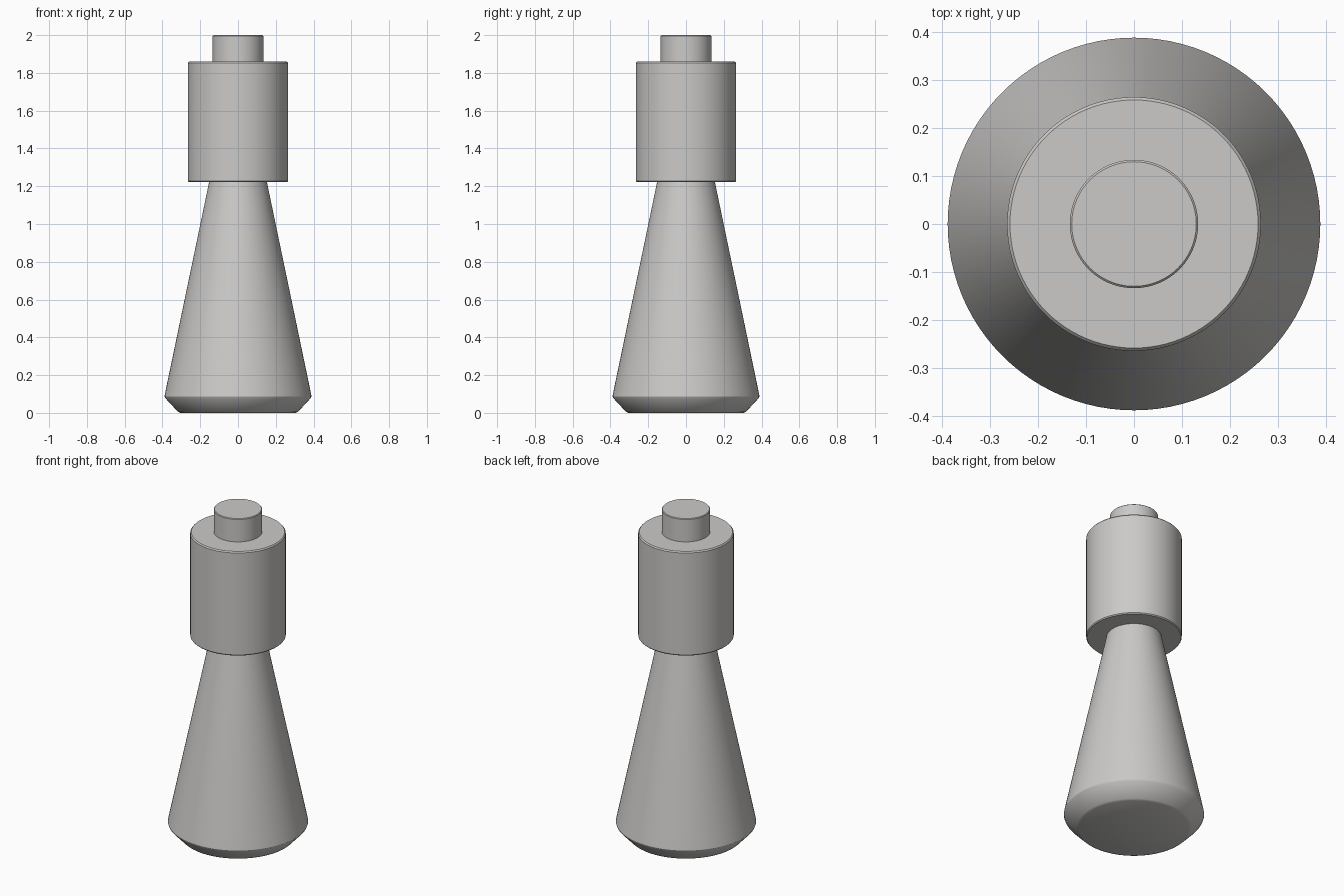
import bpy, math

if "Cube" in bpy.data.objects:
    bpy.data.objects.remove(bpy.data.objects["Cube"])

SIDES = 96

grey = bpy.data.materials.new("light_grey")
grey.diffuse_color = (0.6, 0.59, 0.575, 1)
grey.use_nodes = True
grey.node_tree.nodes["Principled BSDF"].inputs["Base Color"].default_value = grey.diffuse_color


def lathe(name, profile):
    """Spin (radius, height) points about z; radius 0 makes a closed centre."""
    verts, rings, faces = [], [], []
    for r, z in profile:
        start = len(verts)
        if r == 0:
            verts.append((0, 0, z))
            rings.append([start] * SIDES)
        else:
            for i in range(SIDES):
                a = 2 * math.pi * i / SIDES
                verts.append((r * math.cos(a), r * math.sin(a), z))
            rings.append(list(range(start, start + SIDES)))
    for low, high in zip(rings, rings[1:]):
        for i in range(SIDES):
            j = (i + 1) % SIDES
            quad = [low[i], low[j], high[j], high[i]]
            faces.append(list(dict.fromkeys(quad)))
    mesh = bpy.data.meshes.new(name)
    mesh.from_pydata(verts, [], faces)
    mesh.materials.append(grey)
    obj = bpy.data.objects.new(name, mesh)
    bpy.context.collection.objects.link(obj)
    bpy.ops.object.select_all(action='DESELECT')
    obj.select_set(True)
    bpy.context.view_layer.objects.active = obj
    bpy.ops.object.shade_smooth_by_angle(angle=math.radians(25))
    return obj


# Flared base with chamfered foot, tapering to the neck
lathe("tapered_base", [(0, 0), (0.305, 0), (0.318, 0.006), (0.385, 0.078),
                       (0.389, 0.088), (0.387, 0.1), (0.153, 1.222)])

# Wide cylindrical collar with slightly softened rims
lathe("collar", [(0.153, 1.222), (0.26, 1.222), (0.265, 1.228),
                 (0.265, 1.852), (0.259, 1.859), (0.134, 1.859)])

# Small cap on top
lathe("top_cap", [(0.134, 1.859), (0.134, 1.996), (0.13, 2.0), (0, 2.0)])
